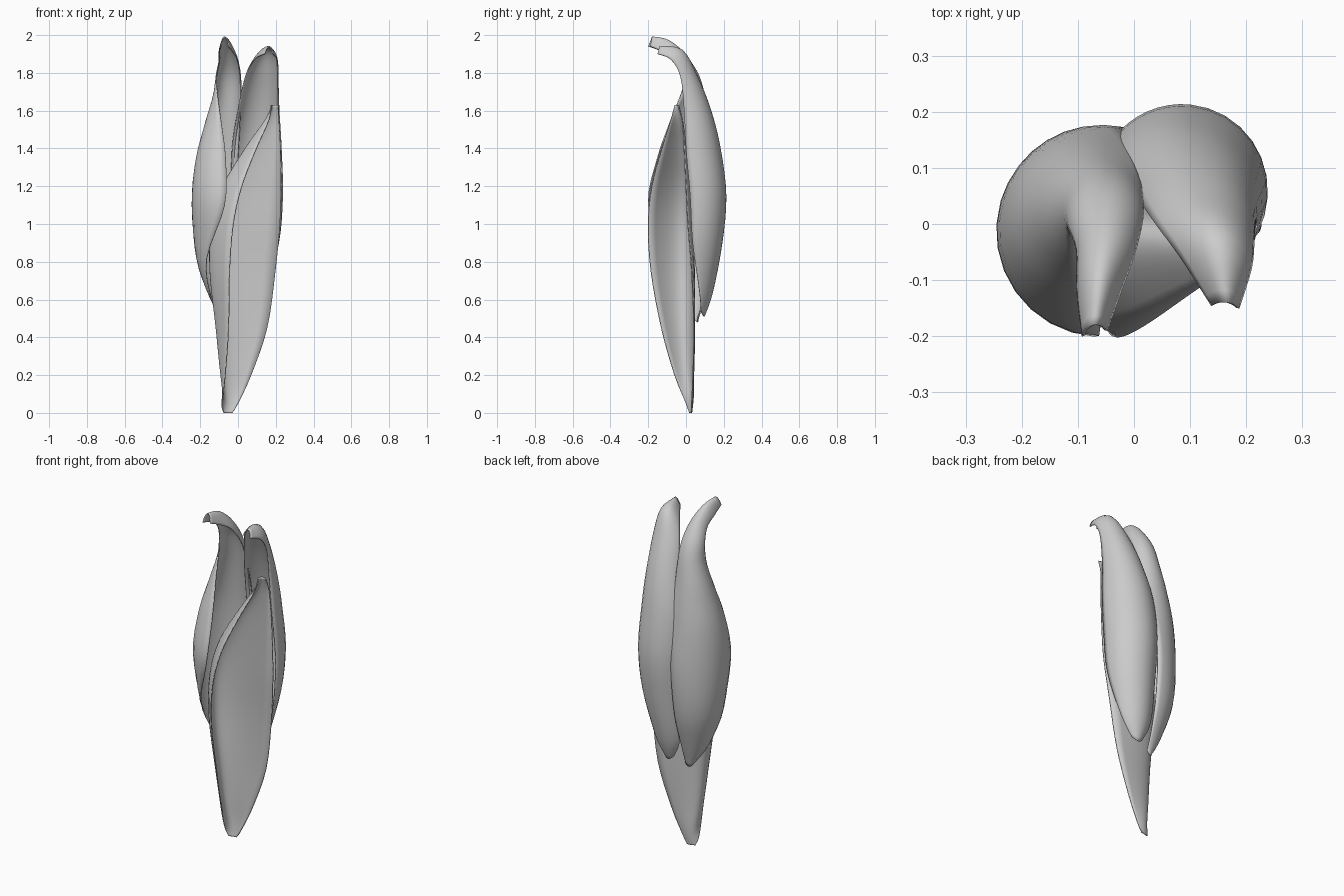
import bpy, math
from mathutils import Vector


def catmull(keys, t):
    # smooth interpolation along the list of section keys
    i = min(int(t), len(keys) - 2)
    f = t - i
    p = [keys[max(0, min(len(keys) - 1, i + k))] for k in (-1, 0, 1, 2)]
    return [0.5 * (2 * b + (c - a) * f + (2 * a - 5 * b + 4 * c - d) * f * f
                   + (3 * b - a - 3 * c + d) * f ** 3) for a, b, c, d in zip(*p)]


def arc(a, b, c, n):
    # circular arc from a through b to c
    ax, ay = a - b
    cx, cy = c - b
    d = 2 * (ax * cy - ay * cx)
    if abs(d) < 1e-7:
        d = 1e-7
    la, lc = ax * ax + ay * ay, cx * cx + cy * cy
    o = b + Vector(((cy * la - ay * lc) / d, (ax * lc - cx * la) / d))
    r = (a - o).length
    ang = [math.atan2(p.y - o.y, p.x - o.x) for p in (a, b, c)]
    wrap = lambda v: (v + math.pi) % (2 * math.pi) - math.pi
    d1, d2 = wrap(ang[1] - ang[0]), wrap(ang[2] - ang[1])
    out = []
    for k in range(n + 1):
        s = 2 * k / n
        th = ang[0] + d1 * min(s, 1) + d2 * max(s - 1, 0)
        out.append(o + r * Vector((math.cos(th), math.sin(th))))
    return out


def bow(a, b, c, n):
    # parabola from a through b to c, for a section that is not round
    m = (b - a).length / ((b - a).length + (c - b).length)
    out = []
    for k in range(n + 1):
        t = k / n
        out.append(a * ((t - m) * (t - 1) / m) + b * (t * (t - 1) / (m * (m - 1)))
                   + c * (t * (t - m) / (1 - m)))
    return out


def petal(name, keys, section=arc, thick=0.006, across=16, steps=4):
    # key: z, first rim x y, middle x y, second rim x y, lift of the middle
    verts, faces = [], []
    rows = (len(keys) - 1) * steps
    for j in range(rows + 1):
        z, x0, y0, x1, y1, x2, y2, lift = catmull(keys, j / steps)
        pts = section(Vector((x0, y0)), Vector((x1, y1)), Vector((x2, y2)), across)
        for k, p in enumerate(pts):
            verts.append((p.x, p.y, z + lift * math.sin(math.pi * k / across)))
    w = across + 1
    for j in range(rows):
        for k in range(across):
            q = j * w + k
            faces.append((q, q + 1, q + w + 1, q + w))
    me = bpy.data.meshes.new(name)
    me.from_pydata(verts, [], faces)
    ob = bpy.data.objects.new(name, me)
    bpy.context.collection.objects.link(ob)
    sol = ob.modifiers.new("thickness", 'SOLIDIFY')
    sol.thickness = thick
    sol.offset = 0
    bpy.ops.object.select_all(action='DESELECT')
    ob.select_set(True)
    bpy.context.view_layer.objects.active = ob
    bpy.ops.object.shade_smooth_by_angle(angle=math.radians(40))
    return ob


# left petal, wrapping round the left side with a hooked tip
petal("left_petal", [
    (0.50, -0.04, 0.06, -0.06, 0.06, -0.08, 0.04, -0.02),
    (0.62, -0.04, 0.10, -0.13, 0.065, -0.145, -0.02, -0.01),
    (0.82, -0.03, 0.15, -0.208, 0.06, -0.165, -0.11, 0),
    (1.10, -0.02, 0.17, -0.235, 0.04, -0.07, -0.198, 0),
    (1.35, 0.00, 0.135, -0.208, 0.06, -0.065, -0.15, 0),
    (1.55, 0.01, 0.09, -0.135, 0.095, -0.09, -0.08, 0),
    (1.75, 0.015, 0.02, -0.06, 0.08, -0.115, -0.01, 0),
    (1.86, 0.00, -0.05, -0.05, 0.00, -0.10, -0.05, 0.03),
    (1.91, -0.025, -0.12, -0.06, -0.09, -0.10, -0.12, 0.06),
    (1.94, -0.05, -0.19, -0.07, -0.18, -0.09, -0.20, 0.05)])

# right petal, covering the back right
petal("right_petal", [
    (0.53, 0.02, 0.085, 0.05, 0.095, 0.08, 0.08, -0.02),
    (0.65, -0.03, 0.10, 0.06, 0.14, 0.15, 0.07, -0.01),
    (0.90, -0.035, 0.13, 0.10, 0.188, 0.213, 0.035, 0),
    (1.15, -0.035, 0.15, 0.10, 0.21, 0.23, 0.022, 0),
    (1.40, -0.03, 0.12, 0.10, 0.18, 0.223, 0.00, 0),
    (1.60, 0.00, 0.06, 0.12, 0.13, 0.213, -0.01, 0),
    (1.78, 0.04, 0.00, 0.13, 0.06, 0.212, -0.03, 0),
    (1.87, 0.085, -0.06, 0.15, -0.02, 0.207, -0.08, 0.05),
    (1.90, 0.14, -0.145, 0.165, -0.14, 0.185, -0.15, 0.04)])

# front petal, a long open boat shape reaching the ground
petal("front_petal", [
    (0.00, -0.075, 0.02, -0.058, 0.026, -0.03, 0.03, 0),
    (0.05, -0.085, 0.00, -0.07, 0.022, 0.00, 0.03, 0),
    (0.20, -0.068, -0.06, -0.09, -0.01, 0.07, 0.037, 0),
    (0.45, -0.05, -0.13, -0.115, -0.03, 0.155, 0.042, 0),
    (0.75, -0.045, -0.185, -0.148, -0.03, 0.198, 0.03, 0),
    (1.00, -0.025, -0.2, -0.14, -0.03, 0.222, 0.01, 0),
    (1.20, 0.02, -0.18, -0.08, -0.03, 0.227, 0.00, 0),
    (1.40, 0.097, -0.127, 0.04, -0.03, 0.225, -0.01, 0),
    (1.55, 0.163, -0.08, 0.145, -0.04, 0.217, -0.02, 0),
    (1.63, 0.175, -0.06, 0.185, -0.043, 0.212, -0.045, 0)], section=bow)
